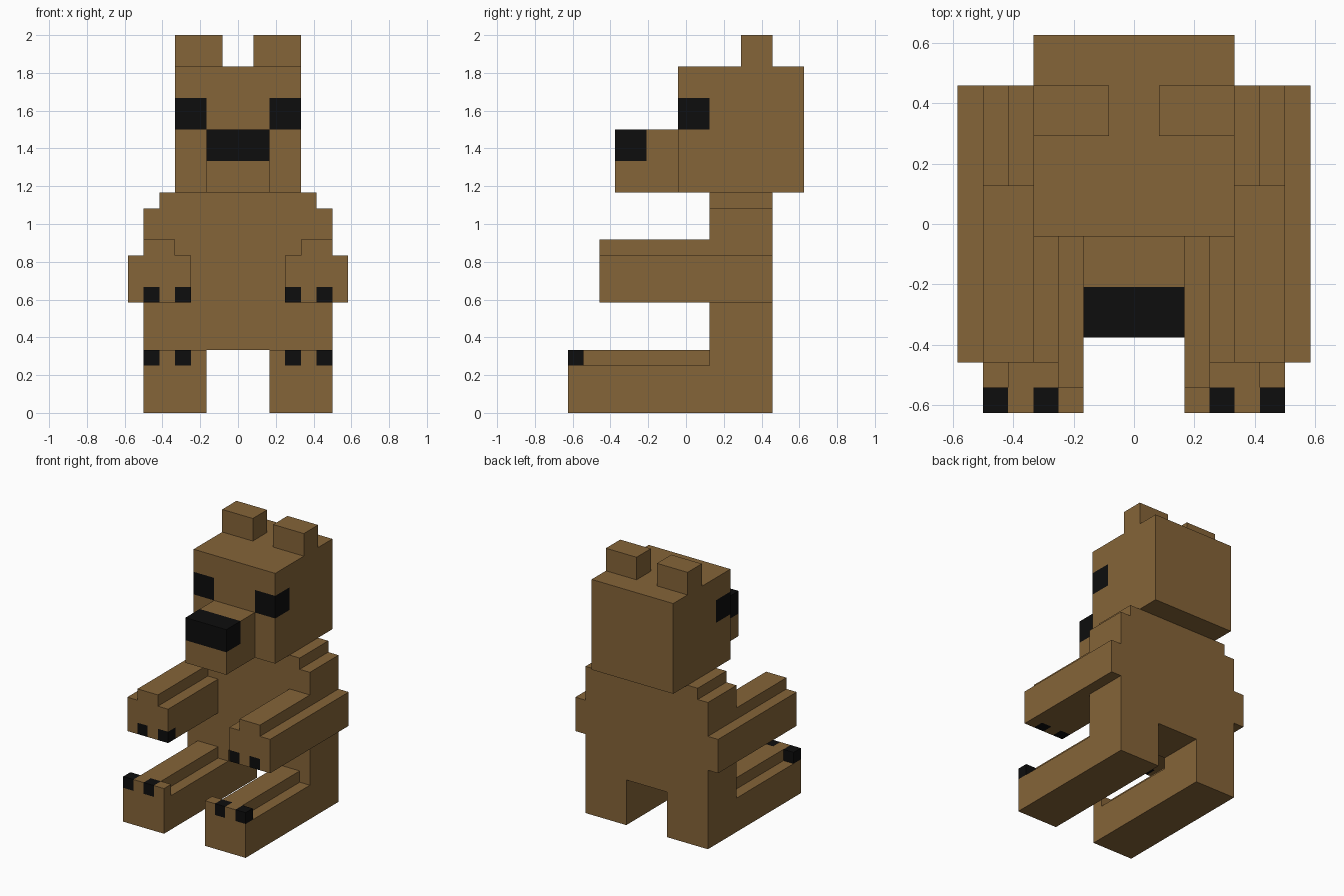
import bpy, bmesh
from mathutils import Vector

if "Cube" in bpy.data.objects:
    bpy.data.objects.remove(bpy.data.objects["Cube"])

U = 1 / 12  # one block of the model


def material(name, rgb):
    m = bpy.data.materials.new(name)
    m.diffuse_color = (*rgb, 1)
    m.use_nodes = True
    m.node_tree.nodes["Principled BSDF"].inputs["Base Color"].default_value = m.diffuse_color
    return m


BROWN = material("brown fur", (0.235, 0.128, 0.04))
BLACK = material("black", (0.004, 0.004, 0.004))


def part(name, profile, y0, y1, mirror=False, open_front=False,
         open_back=False, cuts=(), black=None):
    """Extrude an x-z profile from y0 to y1 (in blocks); cut and paint by rule."""
    bm = bmesh.new()
    cap = bm.faces.new([bm.verts.new((x, y0, z)) for x, z in profile])
    ext = bmesh.ops.extrude_face_region(bm, geom=[cap], use_keep_orig=True)["geom"]
    bmesh.ops.translate(bm, vec=(0, y1 - y0, 0),
                        verts=[g for g in ext if isinstance(g, bmesh.types.BMVert)])
    bmesh.ops.recalc_face_normals(bm, faces=bm.faces[:])
    # leave out caps buried against a neighbouring part
    buried = [f for f in bm.faces if abs(f.normal.y) > 0.9 and
              (open_front and f.calc_center_median().y < y0 + 0.01 or
               open_back and f.calc_center_median().y > y1 - 0.01)]
    bmesh.ops.delete(bm, geom=buried, context='FACES')
    # cut lines for painted details
    for axis, value in cuts:
        n = Vector([float(a == axis) for a in "xyz"])
        bmesh.ops.bisect_plane(bm, geom=bm.verts[:] + bm.edges[:] + bm.faces[:],
                               plane_co=n * value, plane_no=n)
    if black:
        for f in bm.faces:
            f.material_index = int(black(*f.calc_center_bounds()))
        bmesh.ops.dissolve_limit(bm, angle_limit=0.01, verts=bm.verts[:],
                                 edges=bm.edges[:], delimit={'MATERIAL'})
    bmesh.ops.scale(bm, vec=(U, U, U), verts=bm.verts[:])
    me = bpy.data.meshes.new(name)
    bm.to_mesh(me)
    bm.free()
    me.materials.append(BROWN)
    if black:
        me.materials.append(BLACK)
    ob = bpy.data.objects.new(name, me)
    bpy.context.collection.objects.link(ob)
    if mirror:
        ob.modifiers.new("mirror", 'MIRROR').use_mirror_merge = False
    return ob


def rect(x0, x1, z0, z1):
    return [(x0, z0), (x1, z0), (x1, z1), (x0, z1)]


def ridged(x0, z0):
    """Limb section: 4 wide, 3 high, with a 2 wide ridge on top."""
    pts = [(0, 0), (4, 0), (4, 3), (3, 3), (3, 4), (1, 4), (1, 3), (0, 3)]
    return [(x0 + x, z0 + z) for x, z in pts]


def in_claw(x, start):
    return start - 0.1 < x < start + 1.1


# torso with stepped shoulders and a notch between the legs
half = [(2, 4), (2, 0), (6, 0), (6, 13), (5, 13), (5, 14)]
part("torso", half + [(-x, z) for x, z in reversed(half)], 1.5, 5.5)

# head with eyes wrapped around the front corners
part("head", rect(-4, 4, 14, 22), -0.5, 7.5,
     cuts=[("x", -2), ("x", 2), ("y", 1.5), ("z", 18), ("z", 20)],
     black=lambda x, y, z: abs(x) > 2 and y < 1.5 and 18 < z < 20)

# ears
part("ear", rect(1, 4, 22, 24), 3.5, 5.5, mirror=True)

# snout with black nose tip
part("snout", rect(-2, 2, 14, 18), -4.5, -0.5, open_back=True,
     cuts=[("y", -2.5), ("z", 16)],
     black=lambda x, y, z: y < -2.5 and z > 16)

# arms with claws on the lower front edge, and outer shoulder blocks
part("arm", ridged(3, 7), -5.5, 1.5, mirror=True, open_back=True,
     cuts=[("x", 4), ("x", 5), ("x", 6), ("y", -4.5), ("z", 8)],
     black=lambda x, y, z: y < -4.5 and z < 8 and (in_claw(x, 3) or in_claw(x, 5)))
part("shoulder", rect(6, 7, 7, 10), 1.5, 5.5, mirror=True, open_front=True)

# legs, and feet with claws on the upper front edge
part("leg", ridged(2, 0), -6.5, 1.5, mirror=True, open_front=True, open_back=True)
part("foot", rect(2, 6, 0, 4), -7.5, -6.5, mirror=True,
     cuts=[("x", 3), ("x", 4), ("x", 5), ("z", 3)],
     black=lambda x, y, z: z > 3 and (in_claw(x, 3) or in_claw(x, 5)))
